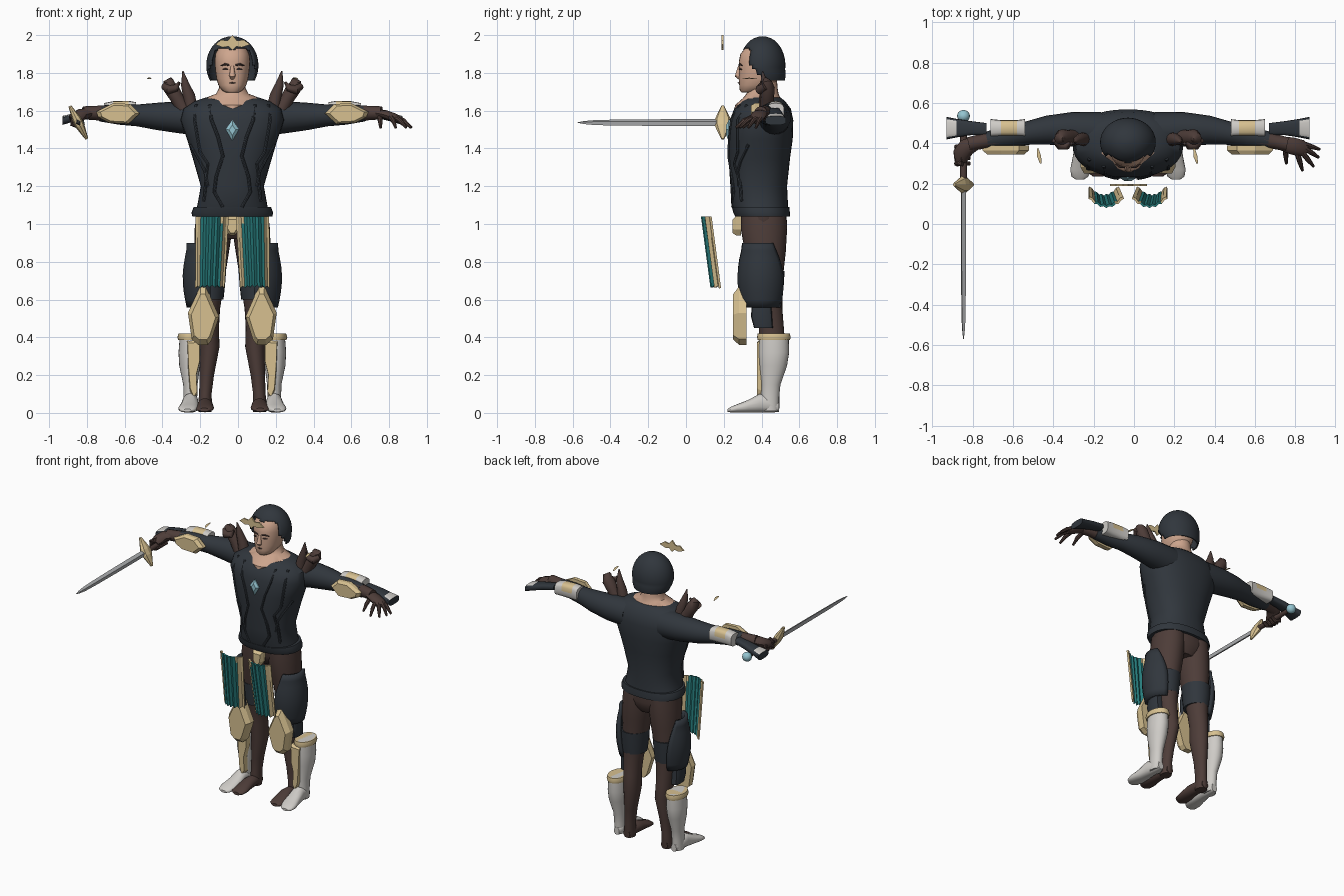
import bpy, bmesh, math
from mathutils import Vector as V
from mathutils.bvhtree import BVHTree

CX = -0.03   # centre line of the figure; all coordinates below are relative to it


def mat(name, *c):
    m = bpy.data.materials.new(name)
    m.diffuse_color = (*c, 1)
    return m


DARK = mat("slate", .03, .037, .046)
BROWN = mat("brown leather", .075, .046, .04)
GOLD = mat("pale gold", .68, .53, .28)
TEAL = mat("teal cloth", .02, .2, .2)
WHITE = mat("off white", .62, .6, .57)
SKIN = mat("skin", .62, .38, .27)
BLUE = mat("light blue", .3, .56, .64)
STEEL = mat("steel", .42, .43, .44)


def finish(name, verts, faces, mats, mirror=False, smooth=True, solid=0, rule=None):
    me = bpy.data.meshes.new(name)
    me.from_pydata([tuple(v) for v in verts], [], faces)
    bm = bmesh.new()
    bm.from_mesh(me)
    bmesh.ops.recalc_face_normals(bm, faces=bm.faces)
    bm.to_mesh(me)
    bm.free()
    for m in (mats if isinstance(mats, list) else [mats]):
        me.materials.append(m)
    if rule:
        for p in me.polygons:
            p.material_index = rule(p)
    ob = bpy.data.objects.new(name, me)
    bpy.context.collection.objects.link(ob)
    ob.location.x = CX
    if solid:
        md = ob.modifiers.new("thickness", 'SOLIDIFY')
        md.thickness, md.offset = solid, 0
    if mirror:
        ob.modifiers.new("mirror", 'MIRROR').use_mirror_merge = False
    if smooth:
        bpy.ops.object.select_all(action='DESELECT')
        ob.select_set(True)
        bpy.context.view_layer.objects.active = ob
        bpy.ops.object.shade_smooth_by_angle(angle=math.radians(40))
    return ob


def rings(name, rs, mats, n=20, power=2.0, caps=True, **kw):
    """Skin a list of (centre, u, v) elliptical rings."""
    vs, fs = [], []
    for c, u, v in rs:
        for i in range(n):
            a = 2 * math.pi * i / n
            ca, sa = math.cos(a), math.sin(a)
            e = 2 / power
            vs.append(V(c) + V(u) * math.copysign(abs(ca) ** e, ca) + V(v) * math.copysign(abs(sa) ** e, sa))
    for k in range(len(rs) - 1):
        for i in range(n):
            j = (i + 1) % n
            fs.append((k * n + i, k * n + j, k * n + n + j, k * n + n + i))
    if caps:
        fs += [tuple(range(n)), tuple(range((len(rs) - 1) * n, len(rs) * n))]
    return finish(name, vs, fs, mats, **kw)


def loft(name, secs, mats, axis='z', **kw):
    """Sections (t, c1, c2, r1, r2) stacked along one axis."""
    f = {'z': lambda t, a, b: (a, b, t), 'x': lambda t, a, b: (t, a, b), 'y': lambda t, a, b: (a, t, b)}[axis]
    return rings(name, [(f(t, a, b), f(0, r, 0), f(0, 0, s)) for t, a, b, r, s in secs], mats, **kw)


def limb(name, pts, mats, flat=1.0, n=12, **kw):
    """Round tube through (x, y, z, radius) points."""
    P = [V(p[:3]) for p in pts]
    rs = []
    for i, p in enumerate(P):
        d = (P[min(i + 1, len(P) - 1)] - P[max(i - 1, 0)]).normalized()
        u = d.cross(V((0, 0, 1)) if abs(d.z) < .8 else V((0, 1, 0))).normalized()
        rs.append((p, u * pts[i][3], d.cross(u) * pts[i][3] * flat))
    return rings(name, rs, mats, n=n, **kw)


def plate(name, outline, y0, y1, mats, front=1.0, **kw):
    """Extruded x-z outline with the front face optionally shrunk."""
    n = len(outline)
    cx, cz = sum(p[0] for p in outline) / n, sum(p[1] for p in outline) / n
    vs = [(cx + (x - cx) * front, y0, cz + (z - cz) * front) for x, z in outline]
    mid = y0 + (y1 - y0) * (.45 if front < 1 else 0.5)
    vs += [(x, mid, z) for x, z in outline] + [(x, y1, z) for x, z in outline]
    fs = [tuple(range(n)), tuple(range(2 * n, 3 * n))]
    fs += [(r * n + i, r * n + (i + 1) % n, r * n + n + (i + 1) % n, r * n + n + i) for r in (0, 1) for i in range(n)]
    return finish(name, vs, fs, mats, smooth=False, **kw)


def patch(name, f, nu, nv, mats, **kw):
    """Sheet from a function of u and v in 0..1."""
    vs = [f(i / nu, j / nv) for j in range(nv + 1) for i in range(nu + 1)]
    w = nu + 1
    fs = [(j * w + i, j * w + i + 1, j * w + w + i + 1, j * w + w + i) for j in range(nv) for i in range(nu)]
    return finish(name, vs, fs, mats, **kw)


# Torso armour with raised seams
torso = loft("torso", [(1.04, 0, .405, .2, .135), (1.10, 0, .39, .185, .15), (1.2, 0, .385, .167, .15),
                       (1.35, 0, .388, .21, .163), (1.45, 0, .395, .24, .17), (1.55, 0, .4, .275, .168),
                       (1.61, 0, .405, .26, .15), (1.65, 0, .41, .2, .115), (1.67, 0, .41, .14, .09)],
             DARK, n=36, power=2.3)
tree = BVHTree.FromPolygons([v.co for v in torso.data.vertices], [p.vertices for p in torso.data.polygons])
seams = {"centre_seam": [(.12, 1.63), (.11, 1.55), (.075, 1.46), (.05, 1.36), (.085, 1.25), (.095, 1.17), (.05, 1.09)],
         "chest_seam": [(.19, 1.63), (.2, 1.55), (.185, 1.46), (.17, 1.38), (.13, 1.32), (.14, 1.22), (.15, 1.12)],
         "rib_seam": [(.22, 1.42), (.17, 1.33), (.145, 1.28), (.13, 1.2)]}
for nm, pts in seams.items():
    hit = [(x, tree.ray_cast(V((x, -1, z)), V((0, 1, 0)))[0].y, z) for x, z in pts]
    limb(nm, [(*h, .009) for h in hit], DARK, n=8, mirror=True)
loft("belt", [(1.04, 0, .405, .212, .145), (1.06, 0, .4, .216, .15), (1.09, 0, .395, .205, .152)], DARK, n=36, power=2.3)
plate("buckle", [(-.04, 1.04), (.04, 1.04), (.035, .97), (.015, .94), (-.015, .94), (-.035, .97)], .245, .29, GOLD, .7)
plate("chest_gem", [(0, 1.55), (.035, 1.5), (0, 1.44), (-.035, 1.5)], .213, .24, BLUE, .5)

# Neck, head and face
loft("neck", [(1.6, 0, .385, .05, .13), (1.63, 0, .395, .11, .135), (1.665, 0, .4, .15, .1),
              (1.69, 0, .405, .085, .085), (1.72, 0, .41, .07, .075), (1.78, 0, .41, .068, .07)], SKIN, n=24)
loft("head", [(1.695, 0, .325, .03, .03), (1.705, 0, .345, .052, .06), (1.735, 0, .375, .074, .093),
              (1.77, 0, .385, .084, .105), (1.81, 0, .392, .09, .111), (1.86, 0, .396, .094, .116),
              (1.9, 0, .4, .09, .112), (1.94, 0, .4, .07, .08), (1.965, 0, .4, .03, .03)], SKIN, n=28, power=2.2)
limb("nose", [(0, .284, 1.835, .009), (0, .278, 1.805, .013), (0, .274, 1.785, .017), (0, .285, 1.773, .012)], SKIN, n=10)
limb("lips", [(-.028, .292, 1.745, .003), (0, .28, 1.747, .007), (.028, .292, 1.745, .003)], BROWN, flat=.6, n=8)
limb("brow", [(.015, .282, 1.84, .005), (.04, .284, 1.846, .006), (.062, .298, 1.838, .003)], BROWN, n=8, mirror=True)
limb("eye", [(.02, .286, 1.818, .003), (.036, .286, 1.82, .006), (.052, .294, 1.818, .003)], BROWN, n=8, mirror=True)

# Cap, open over the face
cap = loft("cap", [(1.76 + .01 * i, 0, .405 + .015 * max(0, 1 - i / 6),
                    .134 * math.sqrt(max(.004, 1 - ((i * .01 - .08) / .151) ** 2)),
                    .117 * math.sqrt(max(.004, 1 - ((i * .01 - .08) / .151) ** 2))) for i in range(24)],
           DARK, n=40, solid=.008)
bm = bmesh.new()
bm.from_mesh(cap.data)
gone = [f for f in bm.faces if f.calc_center_median().z < 1.764 or (
        (c := f.calc_center_median()).z < 1.935 - .02 * (abs(c.x) < .02) and c.y < .34 + max(0, 1.85 - c.z) * .8)]
bmesh.ops.delete(bm, geom=gone, context='FACES')
bm.to_mesh(cap.data)
bm.free()
plate("tiara", [(-.09, 1.95), (-.06, 1.975), (-.025, 1.97), (0, 2.0), (.025, 1.97), (.06, 1.975), (.095, 1.95),
                (.05, 1.935), (.02, 1.94), (0, 1.92), (-.02, 1.94), (-.05, 1.935)], .188, .198, GOLD)

# Arms and armguards
limb("sleeve", [(.14, .46, 1.56, .095), (.27, .47, 1.565, .086), (.4, .465, 1.57, .072), (.5, .45, 1.575, .058),
                (.6, .432, 1.58, .054), (.7, .415, 1.585, .042)], DARK, n=20, mirror=True)
limb("wrist", [(.64, .425, 1.583, .048), (.73, .408, 1.588, .037), (.79, .395, 1.588, .035)], BROWN, mirror=True)
plate("forearm_shield", [(.49, 1.585), (.54, 1.635), (.63, 1.64), (.72, 1.595), (.71, 1.565), (.65, 1.535), (.55, 1.53)],
      .345, .39, GOLD, .8, mirror=True)
loft("bracer", [(.51, .475, 1.6, .045, .045), (.55, .475, 1.602, .04, .05), (.63, .475, 1.602, .04, .048),
                (.68, .475, 1.598, .045, .042)], [WHITE, GOLD], axis='x', n=16, power=3, mirror=True,
     rule=lambda p: int(.54 < p.center.x < .64 and p.center.z > 1.6))
loft("glove_cuff", [(.7, .47, 1.595, .03, .02), (.78, .475, 1.58, .035, .022), (.85, .475, 1.562, .046, .022),
                    (.9, .475, 1.548, .056, .024)], [DARK, WHITE], axis='x', n=16, power=3, mirror=True,
     rule=lambda p: int(p.center.x > .84 and p.normal.z > .5 and abs(p.center.y - .475) < .04))

# Open hand and gripping hand
limb("open_palm", [(.76, .4, 1.588, .034), (.81, .388, 1.58, .042), (.86, .375, 1.562, .042), (.885, .366, 1.55, .03)],
     BROWN, flat=.55)
fingers = [((.86, .4), (.95, .37)), ((.87, .38), (.945, .33)), ((.86, .36), (.92, .285)), ((.84, .35), (.865, .265)),
           ((.78, .38), (.785, .3))]
for i, (a, b) in enumerate(fingers):
    m = ((a[0] + b[0]) / 2, (a[1] + b[1]) / 2)
    limb(f"finger_{i}", [(*a, 1.565, .014), (*m, 1.547, .013), (*b, 1.51, .007)], BROWN, n=8)
limb("gripping_palm", [(-.75, .405, 1.588, .034), (-.8, .38, 1.58, .044), (-.825, .345, 1.562, .044), (-.83, .31, 1.55, .03)],
     BROWN, flat=.7)
for i in range(4):
    y = .3 + .027 * i
    limb(f"grip_finger_{i}", [(-.82, y, 1.575, .014), (-.85, y, 1.56, .014), (-.848, y, 1.53, .014),
                              (-.815, y, 1.517, .013), (-.785, y, 1.535, .01)], BROWN, n=8)

# Sword
SX, SZ = -.815, 1.537
d, e = V((.46, 0, -.89)), V((.89, 0, .46))
rings("blade", [((SX, y, SZ), d * w, e * w * .7) for y, w in
                [(.2, .02), (-.1, .02), (-.35, .018), (-.48, .015), (-.54, .009), (-.575, .001)]], STEEL, n=4, smooth=False)
rings("sword_guard", [(V((SX, .195, SZ)) + d * .098 * t, V((0, w, 0)), e * k) for t, w, k in
                      [(-1, .008, .008), (-.5, .03, .018), (-.2, .042, .024), (.2, .042, .024), (.5, .03, .018), (1, .008, .008)]],
      GOLD, n=8, smooth=False)
loft("sword_handle", [(.2, SX, SZ, .016, .016), (.36, SX, SZ, .018, .018), (.52, SX, SZ, .014, .014)], BROWN, axis='y', n=12)
loft("pommel", [(.535 + .03 * math.sin(a), SX, SZ, .031 * math.cos(a) + .001, .031 * math.cos(a) + .001)
                for a in [math.pi * (i / 8 - .5) for i in range(9)]], BLUE, axis='y', n=14)

# Shoulder spikes and loose slivers
limb("shoulder_spike", [(.215, .42, 1.6, .036), (.23, .42, 1.68, .032), (.25, .415, 1.74, .022), (.262, .405, 1.81, .003)],
     BROWN, mirror=True)
limb("shoulder_scroll", [(.26, .43, 1.61, .04), (.295, .43, 1.67, .036), (.325, .43, 1.72, .04), (.335, .425, 1.752, .03),
                         (.32, .42, 1.77, .01)], BROWN, mirror=True)
limb("shoulder_curl", [(.36, .42, 1.73, .02), (.335, .39, 1.71, .024), (.3, .39, 1.72, .02), (.28, .4, 1.75, .008)],
     BROWN, mirror=True)
for nm, x in (("sliver_left", .335), ("sliver_right", -.44)):
    limb(nm, [(x + .008, .3, 1.768, .004), (x, .335, 1.772, .01), (x - .008, .375, 1.768, .004)], GOLD, flat=.3, n=6)

# Hips, legs and bare feet
loft("hips", [(.92, 0, .42, .1, .08), (.96, 0, .415, .17, .11), (1.0, 0, .412, .195, .122), (1.07, 0, .41, .195, .122)],
     BROWN, n=28)
loft("leg", [(1.05, .095, .412, .095, .12), (.97, .1, .413, .1, .122), (.85, .11, .42, .092, .108),
             (.7, .12, .425, .078, .086), (.55, .125, .44, .06, .07), (.45, .125, .452, .054, .066),
             (.35, .12, .458, .052, .068), (.2, .135, .455, .038, .048), (.1, .143, .452, .033, .042),
             (.03, .145, .45, .038, .045), (.004, .145, .45, .034, .04)], BROWN, n=24, mirror=True)
loft("foot", [(.49, .145, .03, .025, .024), (.44, .145, .04, .036, .036), (.36, .145, .04, .042, .037),
              (.29, .147, .026, .05, .022), (.25, .148, .02, .045, .016), (.235, .148, .016, .025, .01)],
     BROWN, axis='y', n=16, mirror=True)

# Thigh guards and straps
def thigh(u, v):
    z = .56 + .34 * v
    r = .118 * (.82 + .18 * math.sin(math.pi * min(1, v * 1.1)))
    a = math.radians(-100 + 25 * v ** 3 + (170 - 60 * v ** 3) * u)
    return (.135 + r * math.cos(a), .4 + r * math.sin(a), z)


patch("thigh_guard", thigh, 12, 8, DARK, mirror=True, solid=.02)
loft("thigh_band", [(.6, .125, .425, .078, .085), (.67, .125, .425, .086, .092), (.75, .123, .425, .09, .097)],
     DARK, n=24, mirror=True)
loft("knee_strap", [(.45, .185, .41, .035, .05), (.51, .185, .4, .042, .056), (.57, .185, .4, .036, .052)],
     DARK, n=12, power=4, mirror=True)
plate("knee_shield", [(.14, .67), (.17, .67), (.235, .53), (.215, .39), (.18, .36), (.13, .36), (.11, .385), (.07, .51)],
      .25, .32, GOLD, .78, mirror=True)

# Hanging cloth panels with gold borders
def tasset(u, v):
    w = .5 - .06 * v
    x = .107 + .012 * v + (u - .5) * .172 * (2 * w)
    low = .66 + .012 * (round(u * 12) % 2) + .02 * u * (1 - u)
    bow = (2 * u - 1) ** 2
    return (x, .085 + .05 * v + .045 * bow + .008 * (round(u * 12) % 2), 1.04 + (low - 1.04) * v)


patch("hanging_cloth", tasset, 12, 10, [TEAL, GOLD], mirror=True, solid=.012, smooth=False,
      rule=lambda p: int(p.index % 12 in (0, 1, 10, 11) or p.index < 3))

# Boots
loft("boot_shaft", [(.42, .225, .465, .052, .078), (.32, .225, .465, .06, .081), (.25, .226, .462, .055, .073),
                    (.15, .222, .45, .038, .05), (.08, .222, .445, .036, .048), (.01, .222, .445, .035, .045)],
     WHITE, n=24, mirror=True)
loft("boot_foot", [(.492, .22, .03, .02, .025), (.46, .22, .04, .036, .038), (.39, .222, .052, .042, .05),
                   (.33, .226, .035, .048, .034), (.27, .234, .024, .052, .022), (.235, .238, .017, .042, .014),
                   (.22, .238, .013, .02, .008)], WHITE, axis='y', n=18, power=2.4, mirror=True)
loft("boot_cuff", [(.385, .225, .465, .061, .085), (.4, .225, .465, .066, .089), (.42, .225, .465, .06, .085)],
     GOLD, n=24, mirror=True)
plate("shin_plate", [(.17, .39), (.24, .385), (.235, .25), (.225, .12), (.205, .07), (.185, .1), (.19, .2), (.17, .28)],
      .376, .415, GOLD, .9, mirror=True)
